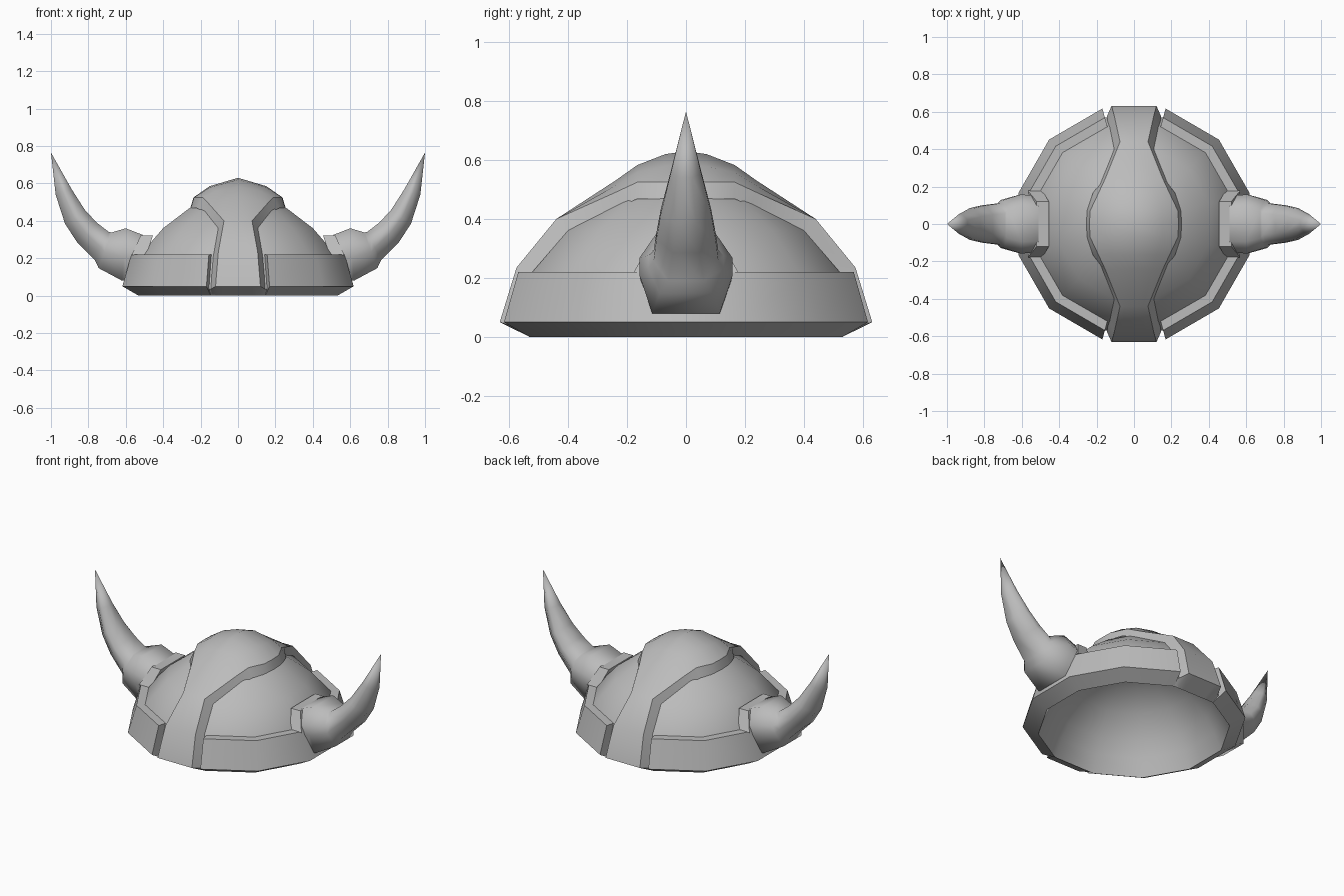
import bpy, bmesh, math

cube = bpy.data.objects.get("Cube")
if cube:
    bpy.data.objects.remove(cube, do_unlink=True)

grey = bpy.data.materials.new("plain_grey")
grey.use_nodes = True
grey.diffuse_color = (0.5, 0.5, 0.5, 1)
grey.node_tree.nodes["Principled BSDF"].inputs["Base Color"].default_value = (0.5, 0.5, 0.5, 1)


def loft(name, rings, closed=True, caps=True, angle=35, loop=False):
    """Skin a list of equally long point rings."""
    bm = bmesh.new()
    rows = [[bm.verts.new(p) for p in ring] for ring in rings]
    n = len(rows[0])
    pairs = list(zip(rows, rows[1:])) + ([(rows[-1], rows[0])] if loop else [])
    for a, b in pairs:
        for i in range(n if closed else n - 1):
            j = (i + 1) % n
            bm.faces.new((a[i], a[j], b[j], b[i]))
    if caps:
        bm.faces.new(rows[0])
        bm.faces.new(rows[-1])
    bmesh.ops.remove_doubles(bm, verts=bm.verts, dist=0.0005)
    bmesh.ops.recalc_face_normals(bm, faces=bm.faces)
    mesh = bpy.data.meshes.new(name)
    bm.to_mesh(mesh)
    bm.free()
    mesh.materials.append(grey)
    obj = bpy.data.objects.new(name, mesh)
    bpy.context.collection.objects.link(obj)
    bpy.ops.object.select_all(action='DESELECT')
    obj.select_set(True)
    bpy.context.view_layer.objects.active = obj
    bpy.ops.object.shade_smooth_by_angle(angle=math.radians(angle))


def lathe_ring(profile, degrees):
    a = math.radians(degrees)
    return [(r * math.cos(a), r * math.sin(a), z) for r, z in profile]


# Domed shell, outside and hollow inside, twelve sided
shell = [(0, .54), (.12, .53), (.27, .467), (.415, .36), (.54, .22), (.59, .035), (.55, 0),
         (.505, .1), (.46, .19), (.355, .31), (.22, .395), (0, .435)]
loft("dome_shell", [lathe_ring(shell, 15 + 30 * i) for i in range(12)],
     closed=False, caps=False, loop=True, angle=40)

# Crest strip running from front to back over the dome
# y, centre z, half width, edge z, skirt y, skirt half width, skirt z
half = [(.53, 0, .12, 0, .53, .14, 0),
        (.632, .05, .12, .05, .575, .145, .035),
        (.575, .235, .105, .235, .515, .135, .215),
        (.44, .40, .075, .40, .395, .11, .355),
        (.24, .53, .155, .49, .22, .18, .445),
        (.165, .583, .19, .525, .165, .22, .468),
        (.07, .62, .235, .525, .07, .252, .468)]
middle = [(0, .63, .238, .525, 0, .255, .468)]
back = [(-s[0], *s[1:4], -s[4], *s[5:]) for s in reversed(half)]
strip = []
for y, zc, w, ze, sy, sw, sz in half + middle + back:
    zm = ze + .57 * (zc - ze)
    strip.append([(-sw, sy, sz), (-w, y, ze), (-.64 * w, y, zm), (0, y, zc),
                  (.64 * w, y, zm), (w, y, ze), (sw, sy, sz)])
loft("crest_strip", strip, closed=False, caps=False)

band = [(.55, 0), (.64, .05), (.59, .22), (.53, .22)]


def horn_ring(top, bottom, width, crown, keel):
    """Eight-sided section between a top and a bottom point in the xz plane."""
    cx, cz = (top[0] + bottom[0]) / 2, (top[1] + bottom[1]) / 2
    ux, uz = (top[0] - bottom[0]) / 2, (top[1] - bottom[1]) / 2
    shape = [(crown, 1), (1, .35), (1, -.1), (keel, -1),
             (-keel, -1), (-1, -.1), (-1, .35), (-crown, 1)]
    return [(cx + ux * v, width * s, cz + uz * v) for s, v in shape]


# Top point, bottom point, half width, share of width at top and at bottom
horn = [((.51, .325), (.56, .08), .155, .6, .73),
        ((.60, .36), (.62, .08), .157, .6, .73),
        ((.675, .338), (.745, .147), .128, .6, .7),
        ((.69, .34), (.765, .19), .11, .5, .55),
        ((.755, .39), (.86, .285), .1, .5, .45),
        ((.82, .46), (.925, .385), .085, .45, .4),
        ((.89, .57), (.975, .54), .052, .4, .4),
        ((1, .765), (1, .765), 0, 0, 0)]

for side, sx in (("left", 1), ("right", -1)):
    def flip(rings):
        return [[(sx * x, y, z) for x, y, z in ring] for ring in rings]

    # Rim band around one side, stopping short of the crest
    loft(side + "_rim_band", flip([lathe_ring(band, -74.7 + 29.88 * i) for i in range(6)]))
    # Raised tab of the band behind the horn
    loft(side + "_rim_tab", flip([
        [(x0, -.178, .218), (x0, .178, .218), (x1, .12, .322), (x1, -.12, .322)]
        for x0, x1 in ((.568, .52), (.49, .455))]))
    # Horn with its thick base
    loft(side + "_horn", flip([horn_ring(*r) for r in horn]), caps=False, angle=70)
